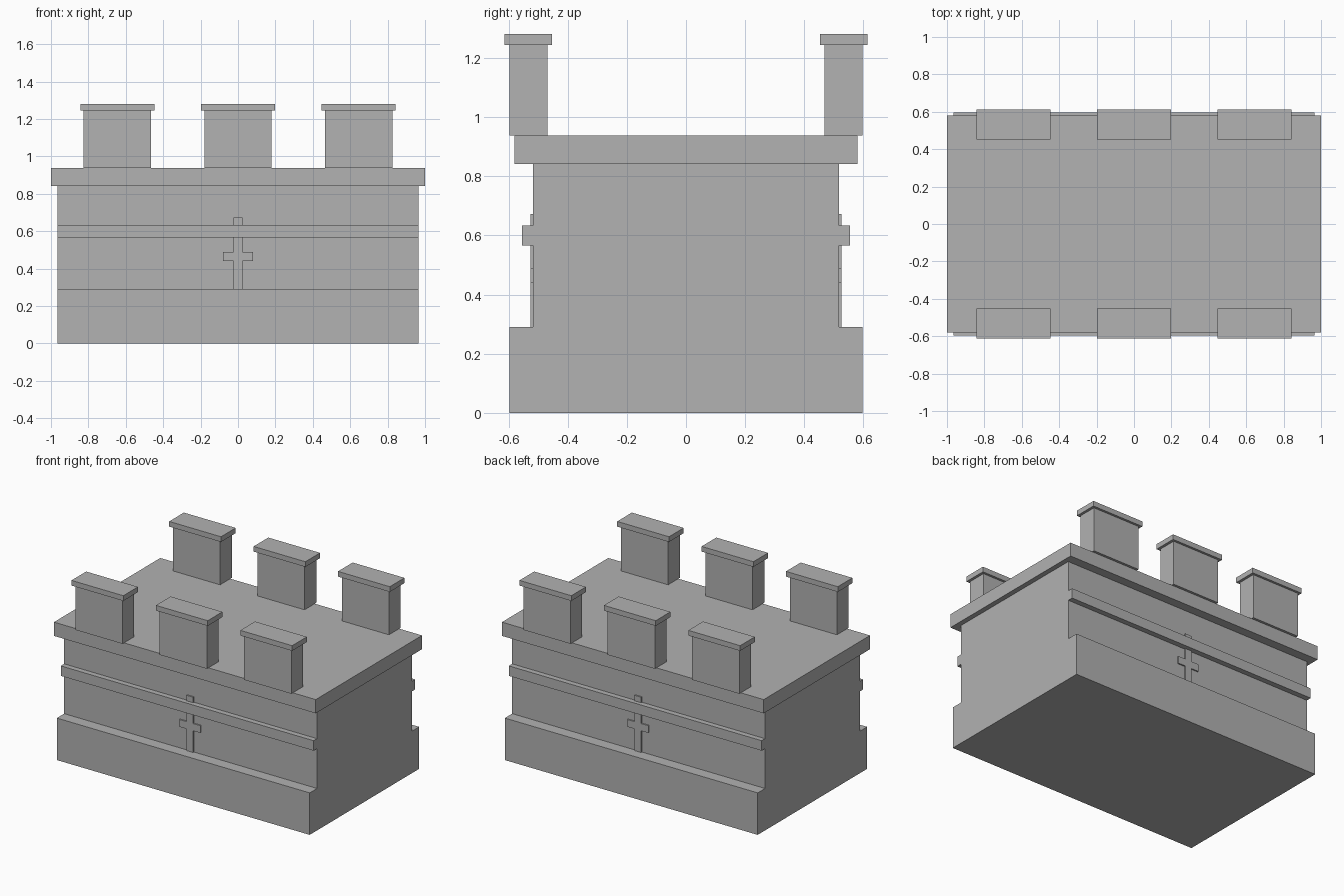
import bpy
import bmesh

if "Cube" in bpy.data.objects:
    bpy.data.objects.remove(bpy.data.objects["Cube"])

stone = bpy.data.materials.new("grey_stone")
stone.diffuse_color = (0.445, 0.445, 0.445, 1)
stone.use_nodes = True
stone.node_tree.nodes["Principled BSDF"].inputs["Base Color"].default_value = stone.diffuse_color


def finish(name, bm):
    bmesh.ops.recalc_face_normals(bm, faces=bm.faces)
    mesh = bpy.data.meshes.new(name)
    bm.to_mesh(mesh)
    bm.free()
    mesh.materials.append(stone)
    obj = bpy.data.objects.new(name, mesh)
    bpy.context.collection.objects.link(obj)
    return obj


def prism(name, points, start, depth):
    """Extrude a closed outline of 3D points along a depth vector."""
    bm = bmesh.new()
    face = bm.faces.new([bm.verts.new(p) for p in points])
    result = bmesh.ops.extrude_face_region(bm, geom=[face], use_keep_orig=True)
    moved = [g for g in result["geom"] if isinstance(g, bmesh.types.BMVert)]
    bmesh.ops.translate(bm, verts=moved, vec=depth)
    bmesh.ops.translate(bm, verts=bm.verts, vec=start)
    return finish(name, bm)


def box(name, x, y, z0, z1, half_x, half_y):
    outline = [(-half_x, -half_y, 0), (half_x, -half_y, 0),
               (half_x, half_y, 0), (-half_x, half_y, 0)]
    return prism(name, outline, (x, y, z0), (0, 0, z1 - z0))


# Tower body: stepped plinth, wall and string course as one side profile
half = [(0.597, 0), (0.597, 0.29), (0.517, 0.29), (0.517, 0.565),
        (0.554, 0.565), (0.554, 0.634), (0.517, 0.634), (0.517, 0.842)]
profile = half + [(-y, z) for y, z in reversed(half)]
prism("tower_body", [(0, y, z) for y, z in profile], (-0.966, 0, 0), (1.932, 0, 0))

# Roof slab
box("roof_slab", 0, 0, 0.842, 0.937, 1.0, 0.58)

# Raised arrow slit crosses on front and back walls
right = [(0.025, 0.29), (0.025, 0.44), (0.08, 0.44), (0.08, 0.49),
         (0.025, 0.49), (0.025, 0.672)]
cross = right + [(-x, z) for x, z in reversed(right)]
for side, name in ((-1, "front"), (1, "back")):
    prism(name + "_arrow_slit", [(x, 0, z) for x, z in cross],
          (0, side * 0.51, 0), (0, side * 0.016, 0))

    # Battlement blocks with overhanging caps
    for x in (-0.645, 0, 0.645):
        box(name + "_battlement", x, side * 0.533, 0.937, 1.244, 0.18, 0.064)
        box(name + "_battlement_cap", x, side * 0.533, 1.244, 1.28, 0.198, 0.08)
